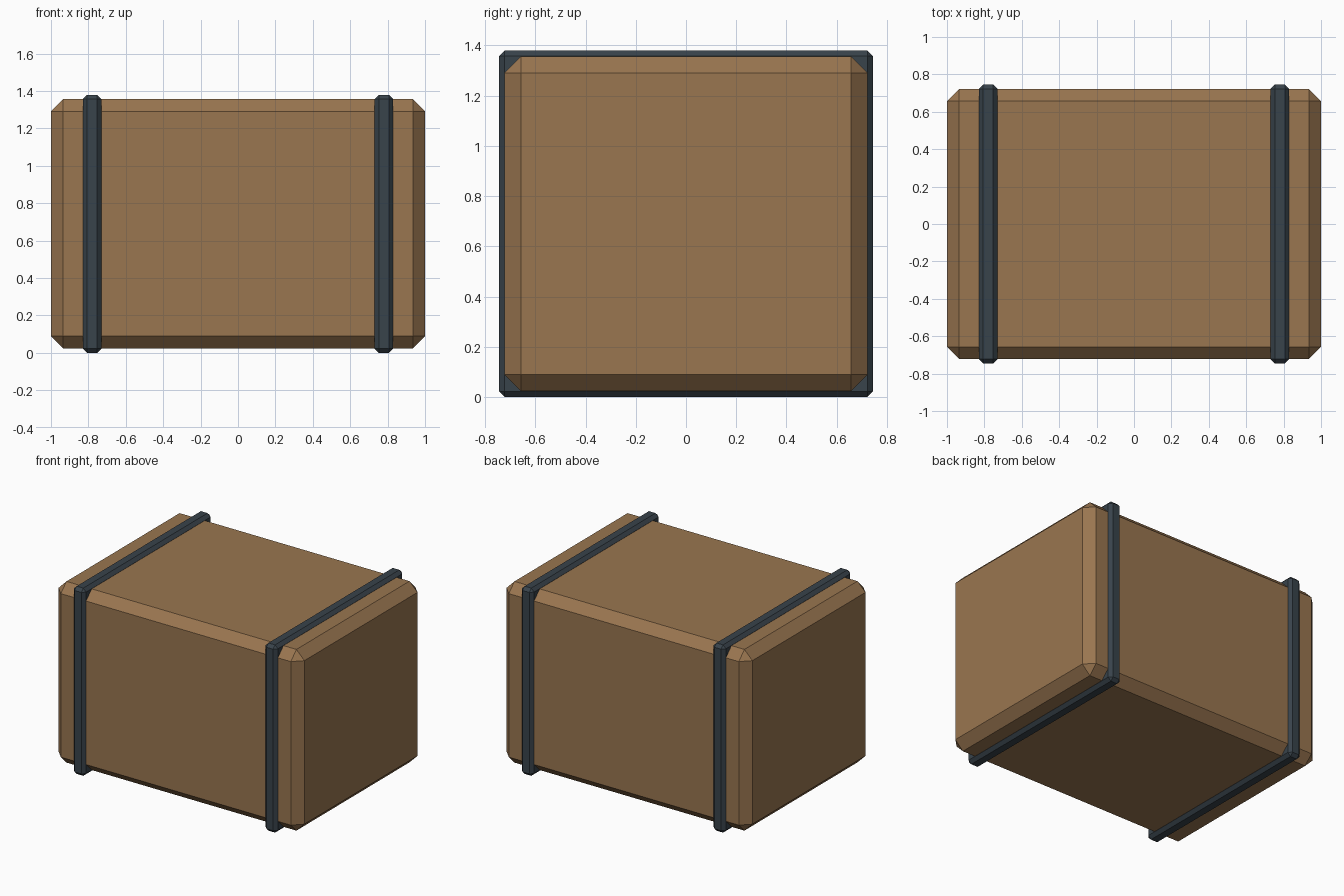
import bpy, bmesh

if "Cube" in bpy.data.objects:
    bpy.data.objects.remove(bpy.data.objects["Cube"])


def material(name, color):
    m = bpy.data.materials.new(name)
    m.diffuse_color = (*color, 1)
    m.use_nodes = True
    m.node_tree.nodes["Principled BSDF"].inputs["Base Color"].default_value = m.diffuse_color
    return m


def chamfered_box(name, center, size, chamfer, mat):
    bm = bmesh.new()
    bmesh.ops.create_cube(bm, size=1)
    bmesh.ops.scale(bm, vec=size, verts=bm.verts)
    bmesh.ops.bevel(bm, geom=bm.edges[:], offset=chamfer, segments=1,
                    affect='EDGES', profile=0.5)
    mesh = bpy.data.meshes.new(name)
    bm.to_mesh(mesh)
    bm.free()
    mesh.materials.append(mat)
    obj = bpy.data.objects.new(name, mesh)
    obj.location = center
    bpy.context.collection.objects.link(obj)
    return obj


wood = material("crate_brown", (0.32, 0.18, 0.08))
metal = material("strap_dark", (0.040, 0.056, 0.070))

# Main crate body
chamfered_box("crate_body", (0, 0, 0.69), (2.0, 1.444, 1.332), 0.065, wood)

# Two bands wrapped around the body
for side, x in (("left", -0.78), ("right", 0.78)):
    chamfered_box(side + "_strap", (x, 0, 0.69), (0.10, 1.49, 1.38), 0.023, metal)
